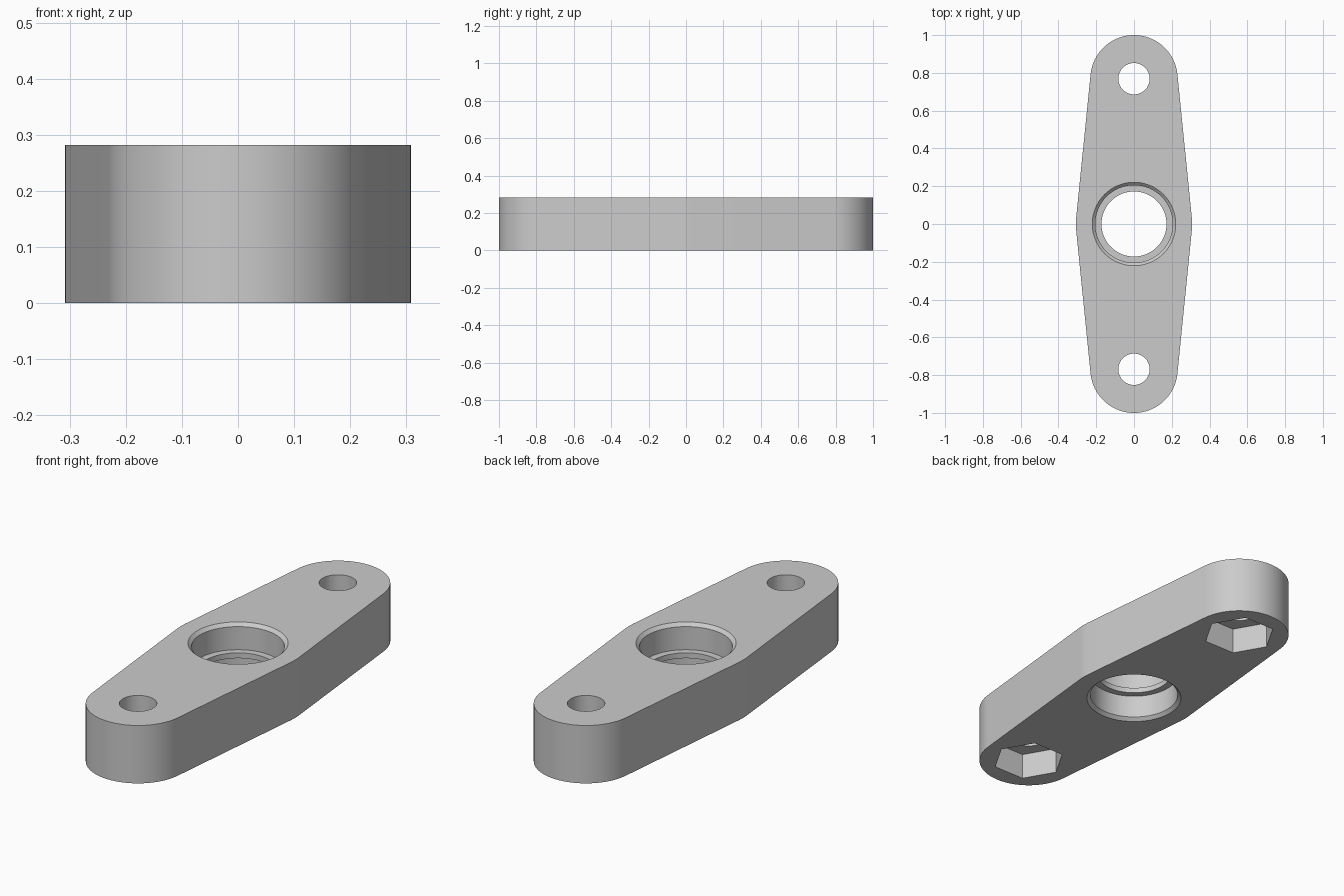
import bpy, bmesh, math
from mathutils import Matrix

cube = bpy.data.objects.get("Cube")
if cube:
    bpy.data.objects.remove(cube, do_unlink=True)

# Main dimensions
HEIGHT = 0.282
HOLE_Y = 0.769
END_R = 0.231
MID_R = 0.308

metal = bpy.data.materials.new("grey metal")
metal.use_nodes = True
grey = (0.6, 0.6, 0.6, 1)
metal.diffuse_color = grey
metal.node_tree.nodes["Principled BSDF"].inputs["Base Color"].default_value = grey


def make_object(name, bm):
    bmesh.ops.recalc_face_normals(bm, faces=bm.faces)
    mesh = bpy.data.meshes.new(name)
    bm.to_mesh(mesh)
    bm.free()
    mesh.materials.append(metal)
    obj = bpy.data.objects.new(name, mesh)
    bpy.context.collection.objects.link(obj)
    return obj


def arc(cy, radius, start, end, steps):
    """Points of an arc centred on the long axis."""
    angles = [start + (end - start) * i / steps for i in range(steps + 1)]
    return [(radius * math.cos(a), cy + radius * math.sin(a)) for a in angles]


def prism(name, points, z0, z1):
    bm = bmesh.new()
    face = bm.faces.new([bm.verts.new((x, y, z0)) for x, y in points])
    top = bmesh.ops.extrude_face_region(bm, geom=[face])["geom"]
    verts = [v for v in top if isinstance(v, bmesh.types.BMVert)]
    bmesh.ops.translate(bm, verts=verts, vec=(0, 0, z1 - z0))
    return make_object(name, bm)


def revolve(name, profile, steps=96):
    """Solid of revolution; the profile starts and ends on the z axis."""
    bm = bmesh.new()
    verts = [bm.verts.new((r, 0, z)) for r, z in profile]
    edges = [bm.edges.new(pair) for pair in zip(verts, verts[1:])]
    bmesh.ops.spin(bm, geom=verts + edges, axis=(0, 0, 1), cent=(0, 0, 0),
                   angle=2 * math.pi, steps=steps, use_duplicate=False)
    bmesh.ops.remove_doubles(bm, verts=bm.verts, dist=1e-5)
    return make_object(name, bm)


def cut(target, cutter):
    mod = target.modifiers.new("cut", "BOOLEAN")
    mod.operation = "DIFFERENCE"
    mod.solver = "EXACT"
    mod.object = cutter
    bpy.context.view_layer.objects.active = target
    bpy.ops.object.modifier_apply(modifier=mod.name)
    bpy.data.objects.remove(cutter, do_unlink=True)


# Flange outline: two end circles and a larger middle circle joined by tangents
tilt = math.asin((MID_R - END_R) / HOLE_Y)
half = arc(0, MID_R, 0, tilt, 4) + arc(HOLE_Y, END_R, tilt, math.pi - tilt, 48)
half += arc(0, MID_R, math.pi - tilt, math.pi, 4)[:-1]
outline = half + [(-x, -y) for x, y in half]
flange = prism("flange_body", outline, 0, HEIGHT)

# Centre bore: chamfered seat on each side of a thin inner lip
SEAT_R, LIP_R, RIM_R = 0.205, 0.172, 0.221
LIP_Z, CHAMFER = 0.128, 0.0155
lower = [(0, -0.1), (RIM_R, -0.1), (RIM_R, 0), (SEAT_R, CHAMFER),
         (SEAT_R, LIP_Z), (LIP_R, LIP_Z)]
upper = [(r, HEIGHT - z) for r, z in reversed(lower)]
cut(flange, revolve("bore_cutter", lower + upper))

# Bolt holes with hexagonal nut pockets underneath
for side in (1, -1):
    y = side * HOLE_Y
    cut(flange, prism("hole_cutter", arc(y, 0.083, 0, 2 * math.pi, 48)[:-1], -0.1, 0.4))
    cut(flange, prism("nut_cutter", arc(y, 0.167, 0, 2 * math.pi, 6)[:-1], -0.1, 0.128))

# Smooth curved walls, crisp edges
bpy.ops.object.select_all(action="DESELECT")
flange.select_set(True)
bpy.context.view_layer.objects.active = flange
bpy.ops.object.shade_smooth_by_angle(angle=math.radians(30))
